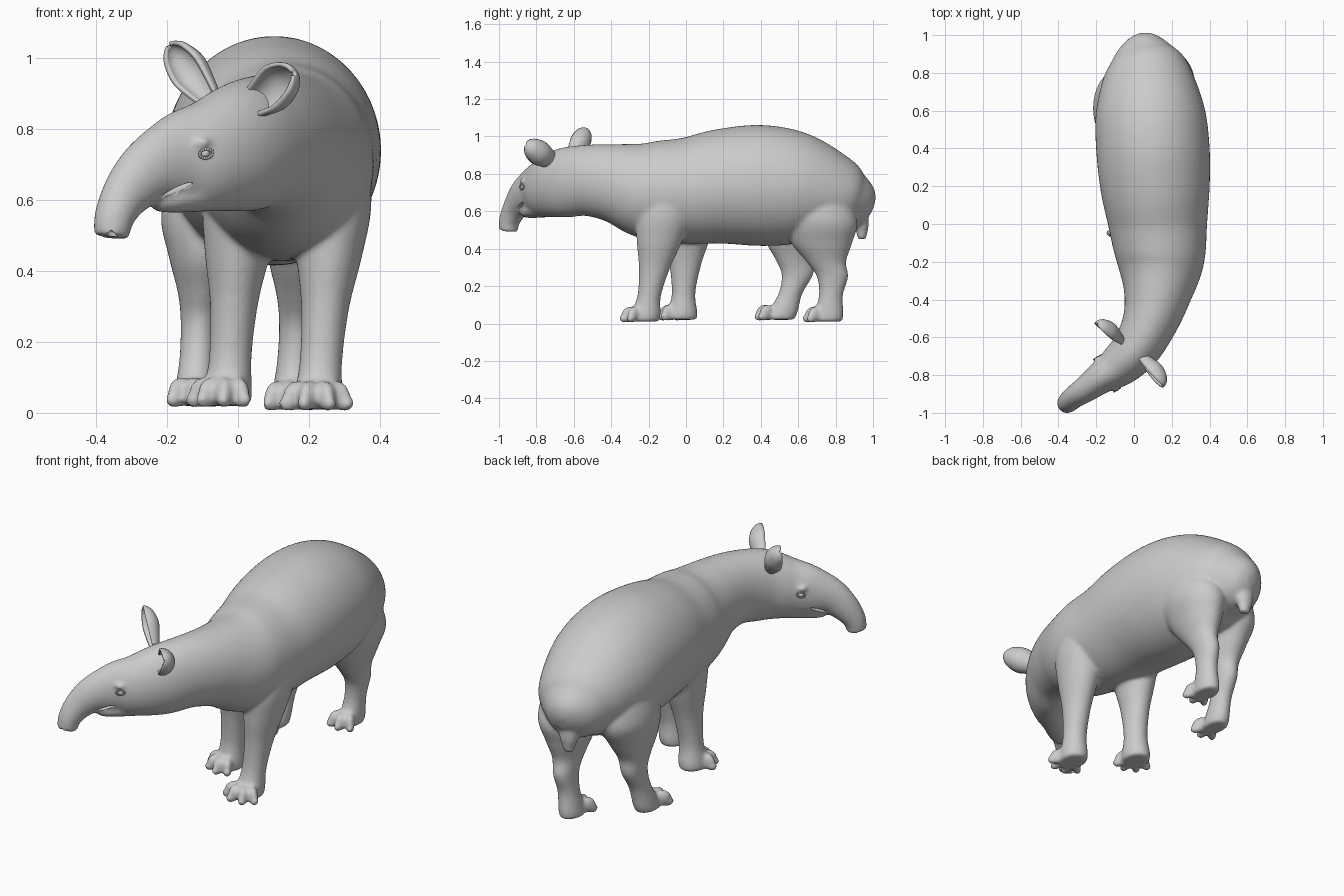
import bpy, bmesh, math
from mathutils import Vector, Matrix

if "Cube" in bpy.data.objects:
    bpy.data.objects.remove(bpy.data.objects["Cube"])

hide = bpy.data.materials.new("grey hide")
hide.diffuse_color = (0.6, 0.6, 0.6, 1)
hide.use_nodes = True
hide.node_tree.nodes["Principled BSDF"].inputs["Base Color"].default_value = hide.diffuse_color
UP = Vector((0, 0, 1))


def smooth_path(pts, steps=6):
    """Catmull-Rom interpolation of stations of any length."""
    p = [pts[0]] + list(pts) + [pts[-1]]
    out = []
    for i in range(1, len(p) - 2):
        for s in range(steps):
            t = s / steps
            out.append([0.5 * (2 * b + (c - a) * t + (2 * a - 5 * b + 4 * c - d) * t * t
                               + (3 * b - a - 3 * c + d) * t ** 3)
                        for a, b, c, d in zip(*p[i - 1:i + 3])])
    return out + [list(pts[-1])]


def loft(bm, stations, level=False, n=56):
    """Skin of ellipses along (x, y, z, half width, half height); returns the frames."""
    st = smooth_path(stations)
    rings, frames = [], []
    for i, (x, y, z, w, h) in enumerate(st):
        a, b = st[max(i - 1, 0)], st[min(i + 1, len(st) - 1)]
        t = (Vector(b[:3]) - Vector(a[:3])).normalized()
        side, up = Vector((1, 0, 0)), Vector((0, 1, 0))
        if not level:
            side = t.cross(UP).normalized()
            up = side.cross(t)
        c = Vector((x, y, z))
        frames.append((c, side, up, w, h))
        rings.append([bm.verts.new(c + side * w * math.cos(k * math.tau / n)
                                   + up * h * math.sin(k * math.tau / n)) for k in range(n)])
    for r, q in zip(rings, rings[1:]):
        for k in range(n):
            bm.faces.new((r[k], r[(k + 1) % n], q[(k + 1) % n], q[k]))
    bm.faces.new(rings[0][::-1])
    bm.faces.new(rings[-1])
    return frames


def ball(bm, loc, size, rot=Matrix()):
    m = Matrix.Translation(loc) @ rot.to_4x4() @ Matrix.Diagonal((*size, 1))
    bmesh.ops.create_uvsphere(bm, u_segments=16, v_segments=10, radius=1, matrix=m)


def finish(name, bm):
    bmesh.ops.recalc_face_normals(bm, faces=bm.faces)
    me = bpy.data.meshes.new(name)
    bm.to_mesh(me)
    bm.free()
    me.materials.append(hide)
    me.shade_smooth()
    ob = bpy.data.objects.new(name, me)
    bpy.context.collection.objects.link(ob)
    return ob


# Trunk of the body, neck, head and drooping snout
body = bmesh.new()
frames = loft(body, [
    (.04, .998, .62, .03, .035), (.045, .97, .63, .095, .105), (.055, .9, .65, .165, .16),
    (.07, .8, .68, .23, .225), (.085, .6, .72, .288, .30), (.10, .4, .738, .30, .323),
    (.112, .2, .733, .29, .308), (.127, 0, .71, .262, .283), (.14, -.2, .713, .232, .262),
    (.122, -.38, .75, .178, .212), (.08, -.53, .765, .145, .19), (.01, -.66, .75, .128, .185),
    (-.08, -.75, .725, .112, .16), (-.17, -.81, .71, .087, .134), (-.25, -.87, .68, .071, .097),
    (-.312, -.912, .62, .061, .074), (-.347, -.942, .555, .056, .058), (-.357, -.951, .495, .05, .05)])

# Lower jaw and lip under the snout
loft(body, [(-.02, -.70, .64, .08, .07), (-.18, -.825, .605, .055, .042),
            (-.235, -.865, .592, .03, .025)])

# Short tail
loft(body, [(.045, .91, .64, .07, .06), (.045, .938, .53, .05, .04), (.045, .94, .45, .025, .022)])

# Leg profiles: height, backward offset, half width, half depth
front = [(.82, 0, .04, .07), (.73, 0, .085, .135), (.58, 0, .107, .15), (.44, 0, .092, .122),
         (.3, 0, .068, .084), (.15, 0, .06, .063), (.05, 0, .068, .08), (.01, 0, .066, .078)]
hind = [(.78, -.11, .04, .1), (.7, -.09, .1, .17), (.55, -.04, .13, .2), (.43, -.03, .1, .163),
        (.33, -.005, .068, .106), (.25, .028, .054, .084), (.15, .02, .05, .064),
        (.05, .007, .056, .08), (.01, 0, .056, .08)]

# Each leg: profile, sole position, lean in x and y, lift, toe reach, toe heading
for prof, x, y, lx, ly, lift, reach, turn in [
        (front, .222, -.225, .08, .19, 0, .085, 0), (front, -.032, -.022, .07, .06, .01, .08, -25),
        (hind, .147, .755, .09, 0, 0, .08, 0), (hind, -.125, .495, .07, .29, .01, .08, 0)]:
    loft(body, [(x + lx * z, y + ly * z + dy, z + lift, w, d) for z, dy, w, d in prof], level=True)
    # Toes fanned around the front of the foot
    for a in ((-58, -20, 20, 56) if prof is front else (-38, 0, 38)):
        r = math.radians(a + turn)
        d = Vector((math.sin(r), -math.cos(r), 0))
        rot = Matrix.Rotation(r, 4, 'Z')
        heel = Vector((x, y - .014, lift))
        ball(body, heel + d * reach * .72 + UP * .05, (.027, .05, .042), rot)
        ball(body, heel + d * reach * 1.1 + UP * .027, (.022, .032, .024), rot)

# Brow ridges above the eyes
eye_frame = frames[-27]
for s in (1, -1):
    c, side, up, w, h = eye_frame
    ball(body, c + side * s * w * .86 + up * h * .32, (.028, .028, .016))
skin = finish("body", body)
m = skin.modifiers.new("merge", 'REMESH')
m.mode, m.voxel_size, m.use_smooth_shade = 'VOXEL', .0095, True
m = skin.modifiers.new("soften", 'SMOOTH')
m.factor, m.iterations = .5, 9

# Nostrils and mouth cleft
cut = bmesh.new()
head_side = frames[-20][1]
heading = Matrix.Rotation(math.atan2(head_side.y, head_side.x), 4, 'Z')
for s in (1, -1):
    ball(cut, Vector((-.37, -.968, .5)) + head_side * s * .024, (.013, .016, .022), heading)
    c, side, up, w, h = frames[-21]
    ball(cut, c + side * s * w * .8 - up * h * .62, (.026, .056, .008),
         heading @ Matrix.Rotation(math.radians(-24), 4, 'X'))
cutter = finish("mouth_cutter", cut)
cutter.hide_render = True
cutter.hide_set(True)
m = skin.modifiers.new("openings", 'BOOLEAN')
m.operation, m.object, m.solver = 'DIFFERENCE', cutter, 'EXACT'

# Eyes with a rolled lid
for s, name in ((1, "eye_right"), (-1, "eye_left")):
    c, side, up, w, h = eye_frame
    bm = bmesh.new()
    p = c + side * s * w * .97 + up * h * .1
    ball(bm, p, (.015, .015, .012))
    fwd = side.cross(up)
    for k in range(16):
        t = k * math.tau / 16
        q = p + side * s * .008 + fwd * .021 * math.cos(t) + up * .013 * math.sin(t)
        bmesh.ops.create_icosphere(bm, subdivisions=1, radius=.005, matrix=Matrix.Translation(q))
    finish(name, bm)

# Cupped leaf-shaped ears opening forward
face = Vector((-.74, -.66, .1))
for name, base, tip, wide in (("ear_left", (.04, -.70, .862), (.165, -.845, .955), 1.08),
                              ("ear_right", (-.07, -.605, .885), (-.185, -.52, 1.035), .95)):
    base, axis = Vector(base), Vector(tip) - Vector(base)
    n = (face - axis * face.dot(axis) / axis.length_squared).normalized()
    across = axis.normalized().cross(n)
    bm = bmesh.new()
    rows = []
    for u, w in smooth_path([(0, .03), (.25, .045), (.55, .057), (.82, .044), (.95, .024), (1, .006)], 4):
        w *= wide
        rows.append([bm.verts.new(base + axis * u + across * w * math.sin(v)
                                  + n * (.015 - w * .95 * math.cos(v)))
                     for v in (math.radians(-105 + 15 * k) for k in range(15))])
    for r, q in zip(rows, rows[1:]):
        for k in range(14):
            bm.faces.new((r[k], r[k + 1], q[k + 1], q[k]))
    ear = finish(name, bm)
    m = ear.modifiers.new("thickness", 'SOLIDIFY')
    m.thickness, m.offset = .012, 0
